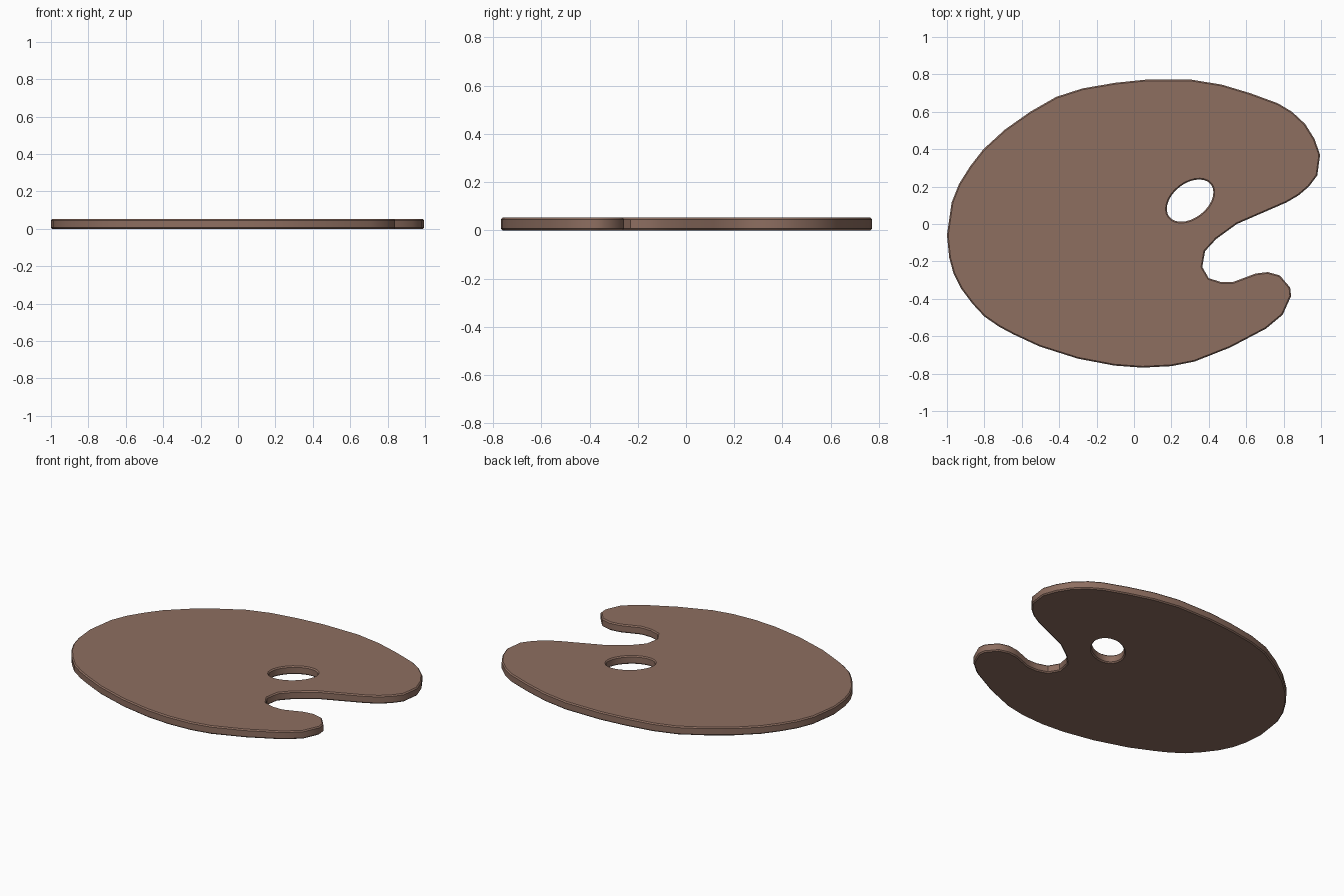
import bpy, bmesh, math
from mathutils import Vector

if "Cube" in bpy.data.objects:
    bpy.data.objects.remove(bpy.data.objects["Cube"])

THICK, BEVEL = 0.052, 0.007

# Palette outline, clockwise from the left end
OUTLINE = [
    (-1.0, -.06), (-.975, .115), (-.935, .215), (-.875, .31), (-.805, .40), (-.69, .505),
    (-.555, .60), (-.415, .68), (-.275, .725), (-.10, .755), (.065, .772), (.305, .772),
    (.47, .745), (.62, .70), (.77, .645), (.845, .60), (.915, .535), (.965, .455),
    (.995, .37), (.98, .26), (.935, .20), (.88, .153), (.815, .115), (.55, 0),
    (.44, -.08), (.38, -.145), (.365, -.23), (.40, -.29), (.465, -.31), (.53, -.31),
    (.65, -.265), (.715, -.257), (.78, -.275), (.835, -.34), (.84, -.385), (.795, -.485),
    (.705, -.56), (.515, -.66), (.325, -.735), (.2, -.76), (.045, -.768), (-.105, -.757),
    (-.30, -.72), (-.505, -.655), (-.645, -.59), (-.72, -.55), (-.80, -.495),
    (-.865, -.425), (-.925, -.345), (-.965, -.265), (-.988, -.18)]


def thumb_hole(n=28, a=.141, b=.092, tilt=math.radians(38)):
    """Tilted ellipse, anticlockwise so that its material lies on the right too."""
    pts = []
    for i in range(n):
        t = 2 * math.pi * i / n
        u, v = a * math.cos(t), b * math.sin(t)
        pts.append((.30 + u * math.cos(tilt) - v * math.sin(tilt),
                    .125 + u * math.sin(tilt) + v * math.cos(tilt)))
    return pts


def shifted(points, d):
    """Move a loop by d towards the material on the right of its direction."""
    out = []
    for i, p in enumerate(points):
        q, r = Vector(points[i - 1]), Vector(points[(i + 1) % len(points)])
        t = (r - q).normalized()
        out.append((p[0] + t.y * d, p[1] - t.x * d))
    return out


bm = bmesh.new()
top_edges, bottom_edges = [], []

# Chamfered rim walls for the outside and the thumb hole
for loop in (OUTLINE, thumb_hole()):
    rings = []
    for z, d in ((0, BEVEL), (BEVEL, 0), (THICK - BEVEL, 0), (THICK, BEVEL)):
        rings.append([bm.verts.new((x, y, z)) for x, y in shifted(loop, d)])
    n = len(loop)
    for lo, hi in zip(rings, rings[1:]):
        for i in range(n):
            j = (i + 1) % n
            bm.faces.new((lo[i], lo[j], hi[j], hi[i]))
    for ring, store in ((rings[0], bottom_edges), (rings[-1], top_edges)):
        store += [bm.edges.get((ring[i], ring[(i + 1) % n])) for i in range(n)]

# Flat top and bottom faces with the hole left open
for edges in (top_edges, bottom_edges):
    bmesh.ops.triangle_fill(bm, edges=edges, use_beauty=True)
bmesh.ops.recalc_face_normals(bm, faces=bm.faces[:])

mesh = bpy.data.meshes.new("palette_board")
bm.to_mesh(mesh)
bm.free()
board = bpy.data.objects.new("palette_board", mesh)
bpy.context.collection.objects.link(board)

wood = bpy.data.materials.new("brown_wood")
wood.diffuse_color = (0.27, 0.157, 0.118, 1)
wood.use_nodes = True
wood.node_tree.nodes["Principled BSDF"].inputs["Base Color"].default_value = wood.diffuse_color
mesh.materials.append(wood)

bpy.context.view_layer.objects.active = board
board.select_set(True)
bpy.ops.object.shade_smooth_by_angle(angle=math.radians(35))
